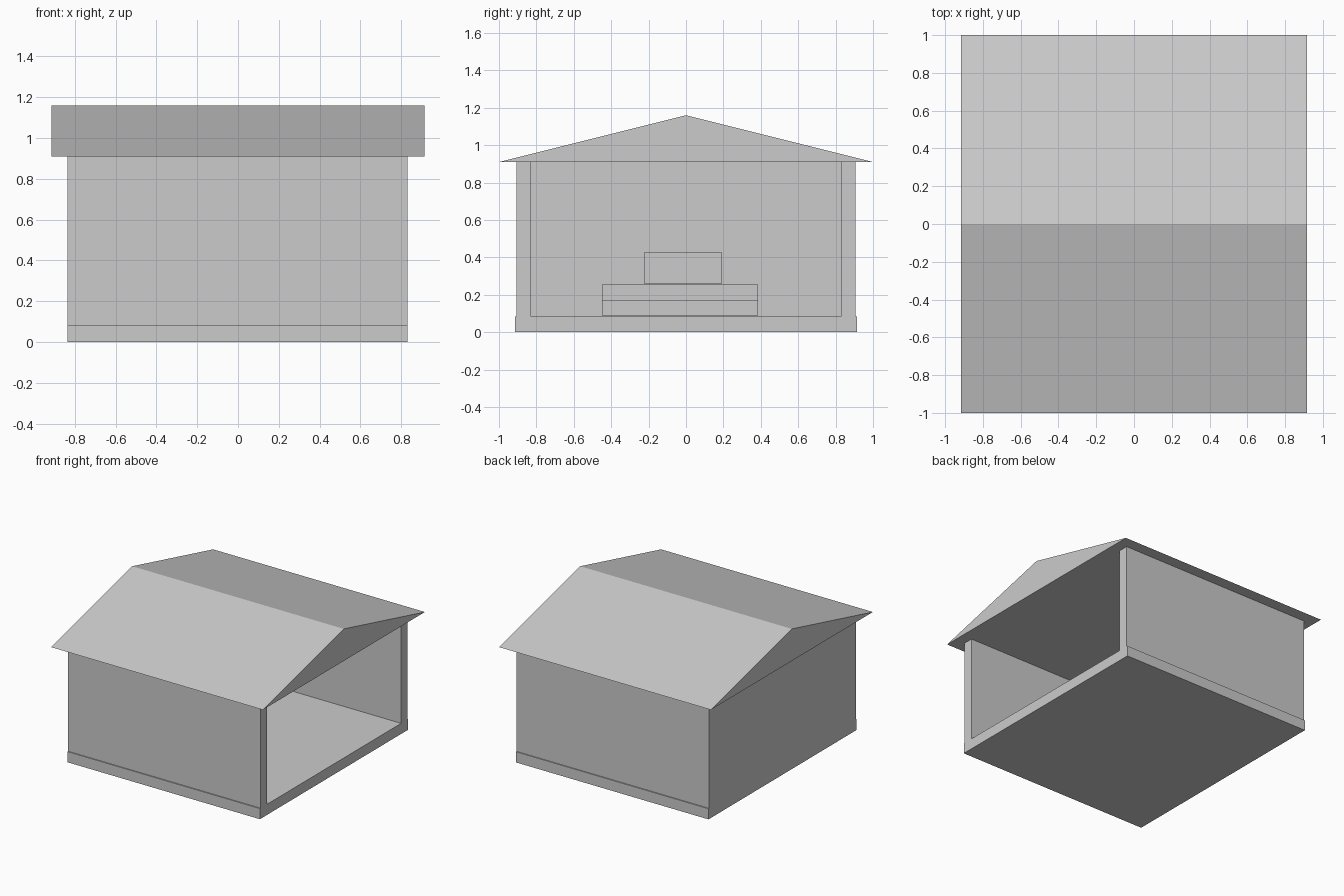
import bpy
import bmesh

cube = bpy.data.objects.get("Cube")
if cube:
    bpy.data.objects.remove(cube, do_unlink=True)

GREY = (0.6, 0.6, 0.6, 1)
grey = bpy.data.materials.new("light_grey")
grey.use_nodes = True
grey.diffuse_color = GREY
shader = next(n for n in grey.node_tree.nodes if n.type == "BSDF_PRINCIPLED")
shader.inputs["Base Color"].default_value = GREY


def prism(name, profile, x0, x1):
    """Extrude a (y, z) profile along x from x0 to x1."""
    bm = bmesh.new()
    face = bm.faces.new([bm.verts.new((x0, y, z)) for y, z in profile])
    side = bmesh.ops.extrude_face_region(bm, geom=[face])
    verts = [g for g in side["geom"] if isinstance(g, bmesh.types.BMVert)]
    bmesh.ops.translate(bm, vec=(x1 - x0, 0, 0), verts=verts)
    bmesh.ops.recalc_face_normals(bm, faces=bm.faces)
    mesh = bpy.data.meshes.new(name)
    bm.to_mesh(mesh)
    bm.free()
    mesh.materials.append(grey)
    obj = bpy.data.objects.new(name, mesh)
    bpy.context.collection.objects.link(obj)
    return obj


def box(name, x, y, z):
    return prism(name, [(y[0], z[0]), (y[1], z[0]), (y[1], z[1]), (y[0], z[1])], *x)


FLOOR_TOP, EAVES, RIDGE = 0.083, 0.91, 1.16
BACK, OPEN = -0.835, 0.83

# Floor slab
box("floor", (BACK, OPEN), (-0.915, 0.915), (0, FLOOR_TOP))

# Three walls, leaving the +x end open
box("front_wall", (BACK, OPEN), (-0.907, -0.828), (FLOOR_TOP, EAVES))
box("rear_wall", (BACK, OPEN), (0.828, 0.907), (FLOOR_TOP, EAVES))
box("end_wall", (BACK, BACK + 0.083), (-0.828, 0.828), (FLOOR_TOP, EAVES))

# Solid gabled roof with overhanging eaves
prism("roof", [(-1, EAVES), (1, EAVES), (0, RIDGE)], -0.915, 0.915)

# Stepped platform and block standing against the end wall
box("lower_step", (-0.75, -0.2), (-0.45, 0.385), (0.088, 0.171))
box("upper_step", (-0.75, -0.35), (-0.45, 0.385), (0.171, 0.255))
box("top_block", (-0.75, -0.45), (-0.225, 0.193), (0.26, 0.425))
